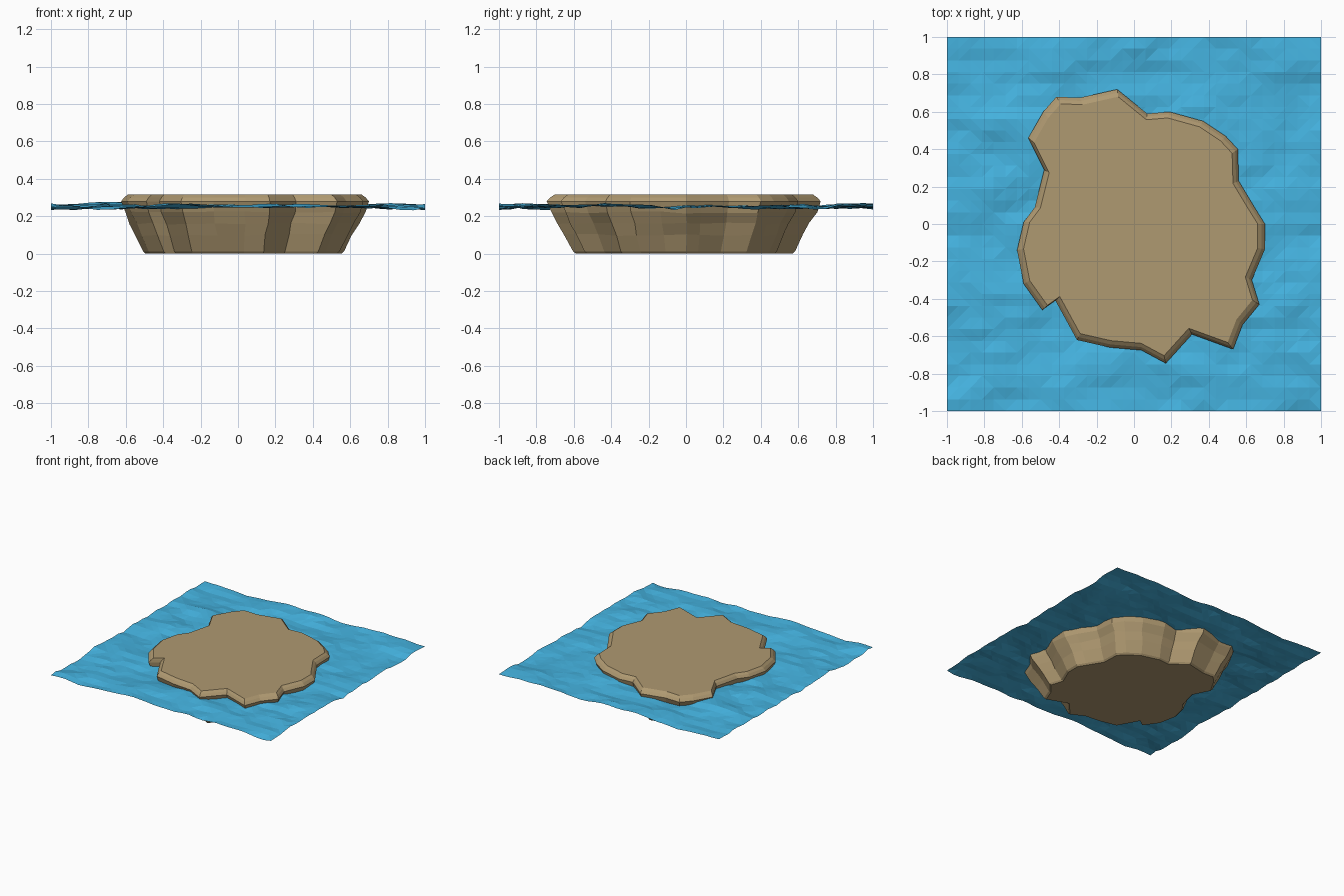
import bpy, bmesh, random
from mathutils import Vector, noise

if "Cube" in bpy.data.objects:
    bpy.data.objects.remove(bpy.data.objects["Cube"])

random.seed(4)

def material(name, rgb):
    m = bpy.data.materials.new(name)
    m.diffuse_color = (*rgb, 1)
    m.use_nodes = True
    m.node_tree.nodes["Principled BSDF"].inputs["Base Color"].default_value = m.diffuse_color
    return m

def make_object(name, bm, mat):
    mesh = bpy.data.meshes.new(name)
    bm.to_mesh(mesh)
    bm.free()
    mesh.materials.append(mat)
    ob = bpy.data.objects.new(name, mesh)
    bpy.context.collection.objects.link(ob)
    return ob

sand = material("sand rock", (0.43, 0.32, 0.165))
blue = material("sea blue", (0.06, 0.46, 0.76))

# Island: a craggy shoreline lofted through scaled rings
shore = [(-.09, .72), (.07, .59), (.19, .60), (.37, .55), (.49, .47), (.555, .40),
         (.56, .23), (.65, .08), (.70, 0), (.70, -.135), (.63, -.30), (.67, -.43),
         (.58, -.54), (.53, -.67), (.31, -.59), (.17, -.745), (.04, -.675),
         (-.13, -.66), (-.305, -.62), (-.42, -.41), (-.49, -.46), (-.59, -.32),
         (-.625, -.14), (-.59, .01), (-.53, .09), (-.48, .29), (-.565, .46),
         (-.485, .60), (-.415, .68), (-.29, .675)]
rings = [(0, .79), (.012, .81), (.10, .875), (.16, .92), (.22, .97),
         (.28, 1.0), (.30, .975), (.315, .945)]

bm = bmesh.new()
loops = []
for i, (z, s) in enumerate(rings):
    rough = .006 if 1 < i < 5 else 0
    loops.append([bm.verts.new((x * s + random.uniform(-rough, rough),
                                y * s + random.uniform(-rough, rough),
                                z + random.uniform(-rough, rough)))
                  for x, y in shore])
n = len(shore)
for a, b in zip(loops, loops[1:]):
    for i in range(n):
        j = (i + 1) % n
        bm.faces.new((a[i], a[j], b[j], b[i]))
bm.faces.new(loops[0])
bm.faces.new(loops[-1])
bmesh.ops.recalc_face_normals(bm, faces=bm.faces)
make_object("island", bm, sand)

# Sea: a faceted sheet with low waves, longer in x than in y
bm = bmesh.new()
bmesh.ops.create_grid(bm, x_segments=32, y_segments=32, size=1)
for v in bm.verts:
    x, y = v.co.x, v.co.y
    swell = noise.noise(Vector((x * 2.5, y * 4, 1.7)))
    ripple = noise.noise(Vector((x * 6, y * 10, 8.3)))
    v.co.z = .253 + max(-.026, min(.026, .022 * swell + .017 * ripple))
bmesh.ops.triangulate(bm, faces=bm.faces)
make_object("sea", bm, blue)
